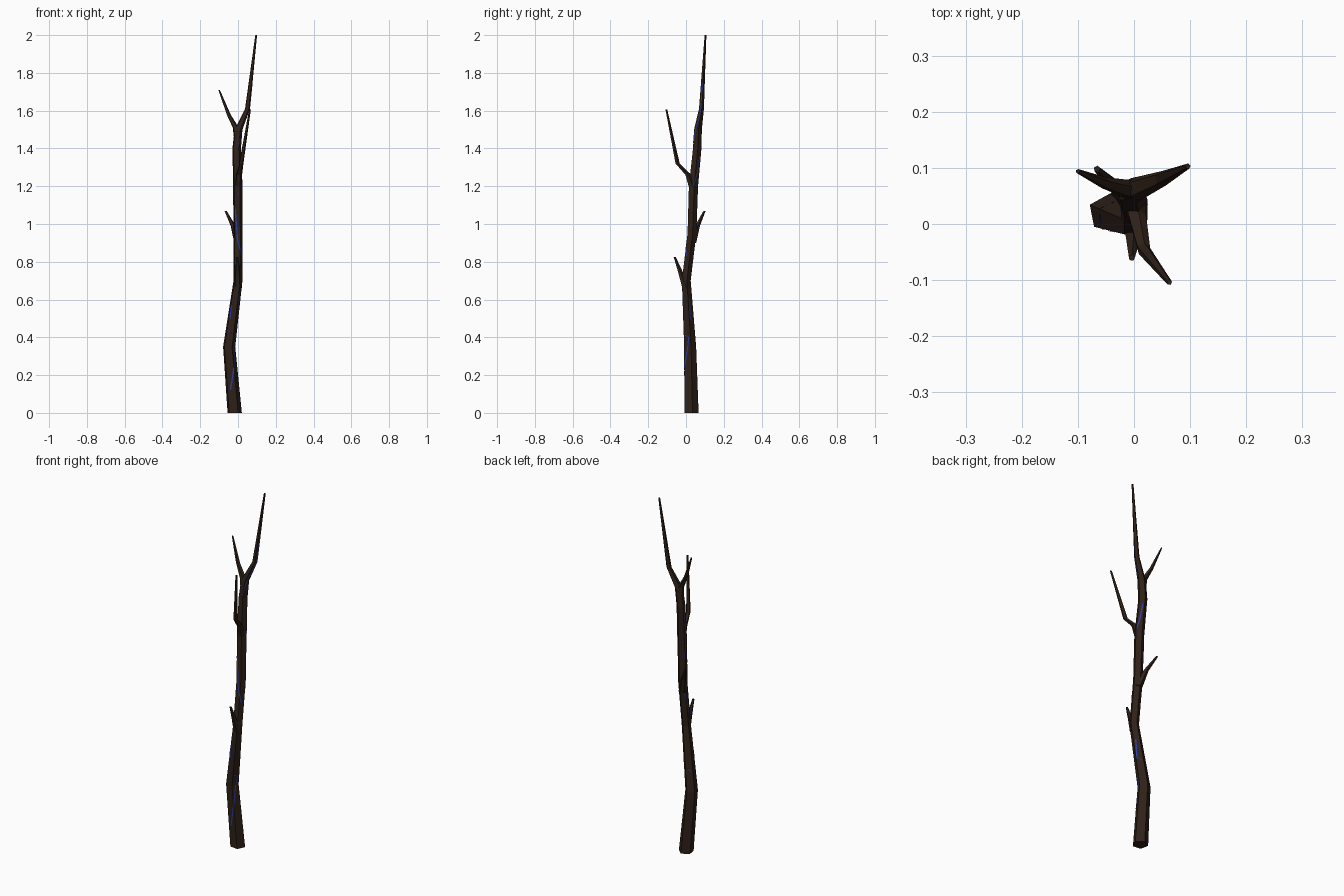
import bpy, bmesh
from math import radians, cos, sin, pi

if "Cube" in bpy.data.objects:
    bpy.data.objects.remove(bpy.data.objects["Cube"])

SIDES, TURN = 5, radians(11)


def material(name, color):
    m = bpy.data.materials.new(name)
    m.diffuse_color = (*color, 1)
    m.use_nodes = True
    m.node_tree.nodes["Principled BSDF"].inputs["Base Color"].default_value = m.diffuse_color
    return m


BARK = material("dark_bark", (0.028, 0.015, 0.009))
BLUE = material("blue_vein", (0.025, 0.045, 0.38))


def finish(name, bm, mat):
    bmesh.ops.recalc_face_normals(bm, faces=bm.faces)
    me = bpy.data.meshes.new(name)
    bm.to_mesh(me)
    bm.free()
    me.materials.append(mat)
    ob = bpy.data.objects.new(name, me)
    bpy.context.collection.objects.link(ob)


def limb(name, path):
    """Five-sided tapering tube through (x, y, z, radius) stations."""
    bm = bmesh.new()
    rings = [[bm.verts.new((x + r * cos(TURN + 2 * pi * i / SIDES),
                            y + r * sin(TURN + 2 * pi * i / SIDES), z))
              for i in range(SIDES)] for x, y, z, r in path]
    for a, b in zip(rings, rings[1:]):
        for i in range(SIDES):
            j = (i + 1) % SIDES
            bm.faces.new((a[i], a[j], b[j], b[i]))
    bm.faces.new(rings[0])
    bm.faces.new(rings[-1])
    finish(name, bm, BARK)


# Crooked trunk, running on into the tallest twig
TRUNK = [(-0.019, 0.027, 0, 0.040), (-0.048, 0.02, 0.35, 0.034),
         (-0.001, 0.0, 0.70, 0.025), (0.0, 0.030, 0.95, 0.025),
         (-0.002, 0.038, 1.20, 0.026), (-0.008, 0.058, 1.40, 0.024),
         (0.002, 0.062, 1.50, 0.022), (0.050, 0.081, 1.61, 0.014),
         (0.096, 0.103, 2.0, 0.005)]
limb("trunk", TRUNK)

# Side branches and short spurs
limb("upper_left_branch", [(-0.004, 0.060, 1.45, 0.019), (-0.012, 0.062, 1.51, 0.017),
                           (-0.050, 0.072, 1.58, 0.011), (-0.100, 0.094, 1.71, 0.004)])
limb("front_branch", [(0.0, 0.038, 1.18, 0.021), (0.005, 0.012, 1.26, 0.017),
                      (0.017, -0.045, 1.32, 0.012), (0.063, -0.104, 1.605, 0.005)])
limb("back_spur", [(0.0, 0.032, 0.90, 0.022), (-0.026, 0.060, 0.99, 0.014),
                   (-0.066, 0.098, 1.07, 0.006)])
limb("front_spur", [(0.0, 0.0, 0.66, 0.022), (-0.002, -0.028, 0.74, 0.014),
                    (-0.004, -0.060, 0.825, 0.006)])


def on_bark(z, angle, lift=0.0012):
    """Point just above the trunk surface at a height and angle."""
    for a, b in zip(TRUNK, TRUNK[1:]):
        if z <= b[2]:
            t = (z - a[2]) / (b[2] - a[2])
            x, y, _, r = [p + (q - p) * t for p, q in zip(a, b)]
            break
    step = 2 * pi / SIDES
    off = (angle - TURN) % step - step / 2
    r = r * cos(step / 2) / cos(off) + lift
    return (x + r * cos(angle), y + r * sin(angle), z), r


def vein(name, keys, width=0.0065, steps=8):
    """Thin ribbon that follows the bark through (height, degrees) points."""
    bm = bmesh.new()
    pts = [(z0 + (z1 - z0) * k / steps, a0 + (a1 - a0) * k / steps)
           for (z0, a0), (z1, a1) in zip(keys, keys[1:]) for k in range(steps)]
    pts.append(keys[-1])
    rows = []
    for z, deg in pts:
        a = radians(deg)
        half = width / 2 / on_bark(z, a)[1]
        rows.append([bm.verts.new(on_bark(z, a + s * half)[0]) for s in (-1, 0, 1)])
    for p, q in zip(rows, rows[1:]):
        for i in (0, 1):
            bm.faces.new((p[i], p[i + 1], q[i + 1], q[i]))
    finish(name, bm, BLUE)


# Blue veins winding around the trunk
vein("vein_lower", [(0.12, 250), (0.2, 285), (0.3, 320), (0.4, 355), (0.5, 20), (0.6, 35)])
vein("vein_low_front", [(0.50, 238), (0.57, 230)])
vein("vein_low_back", [(0.78, 190), (0.90, 145)])
vein("vein_middle", [(0.83, 325), (0.92, 262), (1.08, 235)])
vein("vein_right", [(1.15, 330), (1.2, 0), (1.27, 40), (1.36, 60)])
vein("vein_back", [(1.10, 150), (1.2, 170), (1.36, 190)])
vein("vein_upper", [(1.42, 290), (1.5, 325), (1.58, 350), (1.75, 350)], 0.005)
